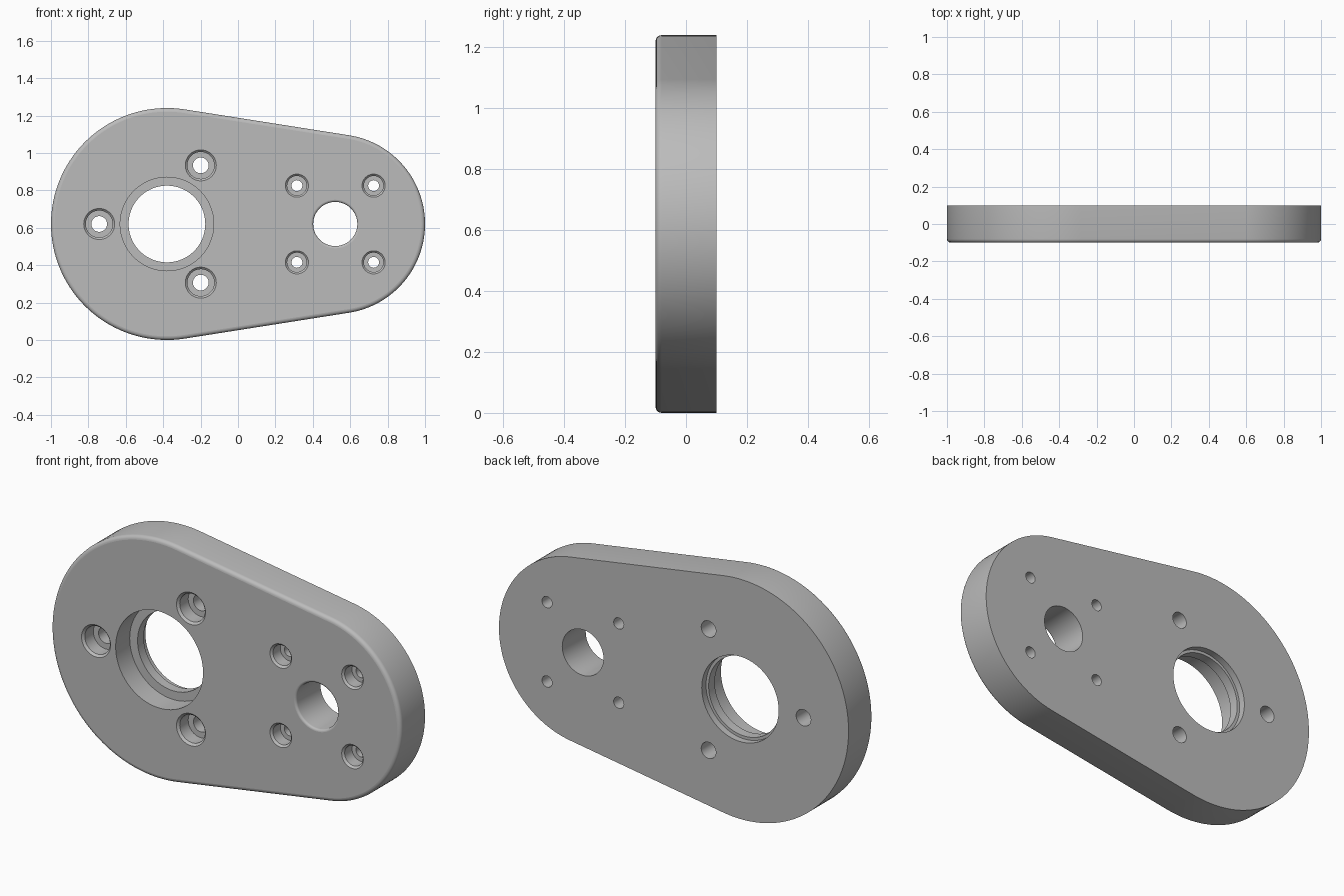
import bpy, bmesh, math
from mathutils import Vector

cube = bpy.data.objects.get("Cube")
if cube:
    bpy.data.objects.remove(cube, do_unlink=True)

MID = 0.62                      # height of the plate's long axis
FRONT, BACK = -0.1, 0.1
BIG_X, BIG_R = -0.38, 0.62
SMALL_X, SMALL_R = 0.52, 0.48

bm = bmesh.new()


def circle(x, z, r, start=0.0, sweep=2 * math.pi, n=64, closed=True):
    steps = n if closed else n + 1
    return [(x + r * math.cos(start + sweep * i / n),
             z + r * math.sin(start + sweep * i / n)) for i in range(steps)]


def outline(inset):
    """Two arcs joined by their common tangents, moved inward by inset."""
    a = math.acos((BIG_R - SMALL_R) / (SMALL_X - BIG_X))
    return (circle(SMALL_X, MID, SMALL_R - inset, -a, 2 * a, 56, False)
            + circle(BIG_X, MID, BIG_R - inset, a, 2 * (math.pi - a), 72, False))


def wall(loops):
    """Skin a list of (points, y) loops and return the first and last edges."""
    rings = [[bm.verts.new((x, y, z)) for x, z in pts] for pts, y in loops]
    for a, b in zip(rings, rings[1:]):
        for i in range(len(a)):
            j = (i + 1) % len(a)
            bm.faces.new((a[i], a[j], b[j], b[i]))
    return [[bm.edges.get((r[i - 1], r[i])) for i in range(len(r))]
            for r in (rings[0], rings[-1])]


def fillet(size, steps=5):
    """Pairs of (sideways offset, depth) for a rounded front edge."""
    for i in range(steps + 1):
        t = math.pi / 2 * i / steps
        yield size * (1 - math.sin(t)), size * (1 - math.cos(t))


front_edges, back_edges = [], []


def add_wall(loops):
    first, last = wall(loops)
    front_edges.extend(first)
    back_edges.extend(last)


def add_hole(x, z, profile, n=64):
    """Bore from front to back; profile holds (radius, depth)."""
    add_wall([(circle(x, z, r, n=n), FRONT + d) for r, d in profile])


THICK = BACK - FRONT

# Outer rim with a rounded front edge
add_wall([(outline(o), FRONT + d) for o, d in fillet(0.02)] + [(outline(0), BACK)])

# Stepped main bore with an inner lip
add_hole(BIG_X, MID, [(0.25, 0), (0.25, 0.115), (0.205, 0.115),
                      (0.205, 0.165), (0.22, 0.165), (0.22, THICK)], 96)

# Shaft hole with a rounded front edge
add_hole(SMALL_X, MID, [(0.118 + o, d) for o, d in fillet(0.012)] + [(0.118, THICK)])

# Counterbored screw holes around the main bore
for k in range(3):
    a = math.pi + k * math.tau / 3
    add_hole(BIG_X + 0.362 * math.cos(a), MID + 0.362 * math.sin(a),
             [(0.083, 0), (0.072, 0.011), (0.072, 0.08),
              (0.042, 0.08), (0.042, THICK)], 40)

# Counterbored screw holes around the shaft hole
for sx in (-1, 1):
    for sz in (-1, 1):
        add_hole(SMALL_X + 0.205 * sx, MID + 0.205 * sz,
                 [(0.062, 0), (0.052, 0.01), (0.052, 0.07),
                  (0.029, 0.07), (0.029, THICK)], 32)

# Flat front and back faces
for edges, side in ((front_edges, -1), (back_edges, 1)):
    bmesh.ops.triangle_fill(bm, edges=edges, use_beauty=True, normal=Vector((0, side, 0)))
bmesh.ops.recalc_face_normals(bm, faces=bm.faces)

mesh = bpy.data.meshes.new("mounting_plate")
bm.to_mesh(mesh)
bm.free()
plate = bpy.data.objects.new("mounting_plate", mesh)
bpy.context.collection.objects.link(plate)

# Smooth curved walls, flat faces kept flat
bpy.ops.object.select_all(action='DESELECT')
plate.select_set(True)
bpy.context.view_layer.objects.active = plate
bpy.ops.object.shade_smooth_by_angle(angle=math.radians(25))
for p in mesh.polygons:
    if abs(p.normal.y) > 0.999:
        p.use_smooth = False

# Material
grey = bpy.data.materials.new("plain_grey")
grey.use_nodes = True
colour = (0.5, 0.5, 0.5, 1)
grey.diffuse_color = colour
grey.node_tree.nodes["Principled BSDF"].inputs["Base Color"].default_value = colour
mesh.materials.append(grey)
